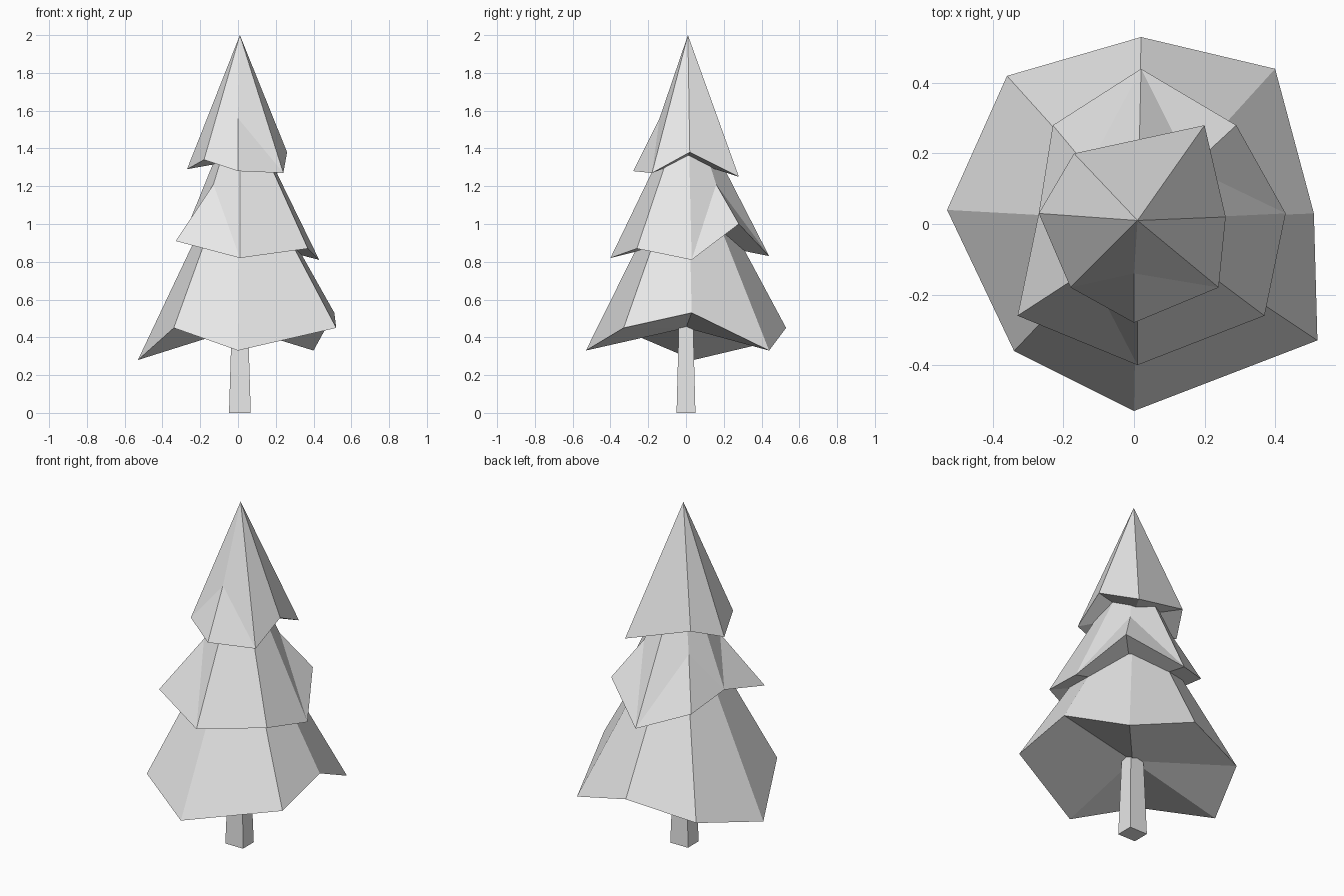
import bpy
import bmesh
from mathutils import Vector

cube = bpy.data.objects.get("Cube")
if cube:
    bpy.data.objects.remove(cube, do_unlink=True)

# One plain grey covers the whole tree
grey = bpy.data.materials.new("light_grey")
grey.use_nodes = True
colour = (0.8, 0.8, 0.8, 1)
grey.diffuse_color = colour
grey.node_tree.nodes["Principled BSDF"].inputs["Base Color"].default_value = colour


def make_object(name, bm):
    """Turn a bmesh into a flat-shaded object."""
    bmesh.ops.recalc_face_normals(bm, faces=bm.faces)
    mesh = bpy.data.meshes.new(name)
    bm.to_mesh(mesh)
    bm.free()
    mesh.materials.append(grey)
    obj = bpy.data.objects.new(name, mesh)
    bpy.context.collection.objects.link(obj)
    return obj


def make_tier(name, tip_height, hollow_height, rim, bends=None):
    """Irregular cone of branches, hollow below; bends are kinked ridge points by rim index."""
    bends = bends or {}
    bm = bmesh.new()
    tip = bm.verts.new((0.01, 0.01, tip_height))
    hollow = bm.verts.new((0.01, 0, hollow_height))
    edge = [bm.verts.new(point) for point in rim]
    kinks = {index: bm.verts.new(point) for index, point in bends.items()}
    count = len(edge)
    for i in range(count):
        j = (i + 1) % count
        a, b = edge[i], edge[j]
        bm.faces.new((hollow, b, a))
        if i in kinks:
            bm.faces.new((tip, kinks[i], b))
            bm.faces.new((kinks[i], a, b))
        elif j in kinks:
            bm.faces.new((tip, a, kinks[j]))
            bm.faces.new((kinks[j], a, b))
        else:
            bm.faces.new((tip, a, b))
    return make_object(name, bm)


# Lower branches: wide, uneven rim, going round from the back
make_tier("lower_branches", 1.42, 0.45, [
    (0.02, 0.53, 0.45), (0.4, 0.44, 0.33), (0.51, 0.03, 0.53), (0.52, -0.33, 0.45),
    (0, -0.53, 0.33), (-0.34, -0.36, 0.45), (-0.53, 0.04, 0.28), (-0.36, 0.42, 0.37),
])

# Middle branches: three raised corners flare out from the cone
make_tier("middle_branches", 1.67, 0.92, [
    (0.02, 0.44, 0.83), (0.29, 0.28, 1), (0.43, 0.03, 0.81), (0.37, -0.26, 0.87),
    (0.01, -0.4, 0.82), (-0.33, -0.26, 0.91), (-0.27, 0.03, 0.98), (-0.23, 0.28, 0.92),
], {
    1: (0.16, 0.16, 1.21), 5: (-0.13, -0.13, 1.21), 7: (-0.13, 0.16, 1.2),
})

# Upper branches: the tip of the tree, with one flared front corner
make_tier("upper_branches", 2, 1.34, [
    (0.2, 0.28, 1.25), (0.26, 0.02, 1.38), (0.24, -0.18, 1.27), (0, -0.28, 1.28),
    (-0.18, -0.18, 1.34), (-0.27, 0.03, 1.29), (-0.17, 0.2, 1.36),
], {3: (0, -0.14, 1.56)})

# Trunk: square post that narrows upwards
bm = bmesh.new()
bmesh.ops.create_cube(bm, size=1)
for vert in bm.verts:
    upper = vert.co.z > 0
    scale = 0.75 if upper else 1
    vert.co = Vector((
        0.01 + vert.co.x * 0.115 * scale,
        vert.co.y * 0.1 * scale,
        0.48 if upper else 0,
    ))
make_object("trunk", bm)
